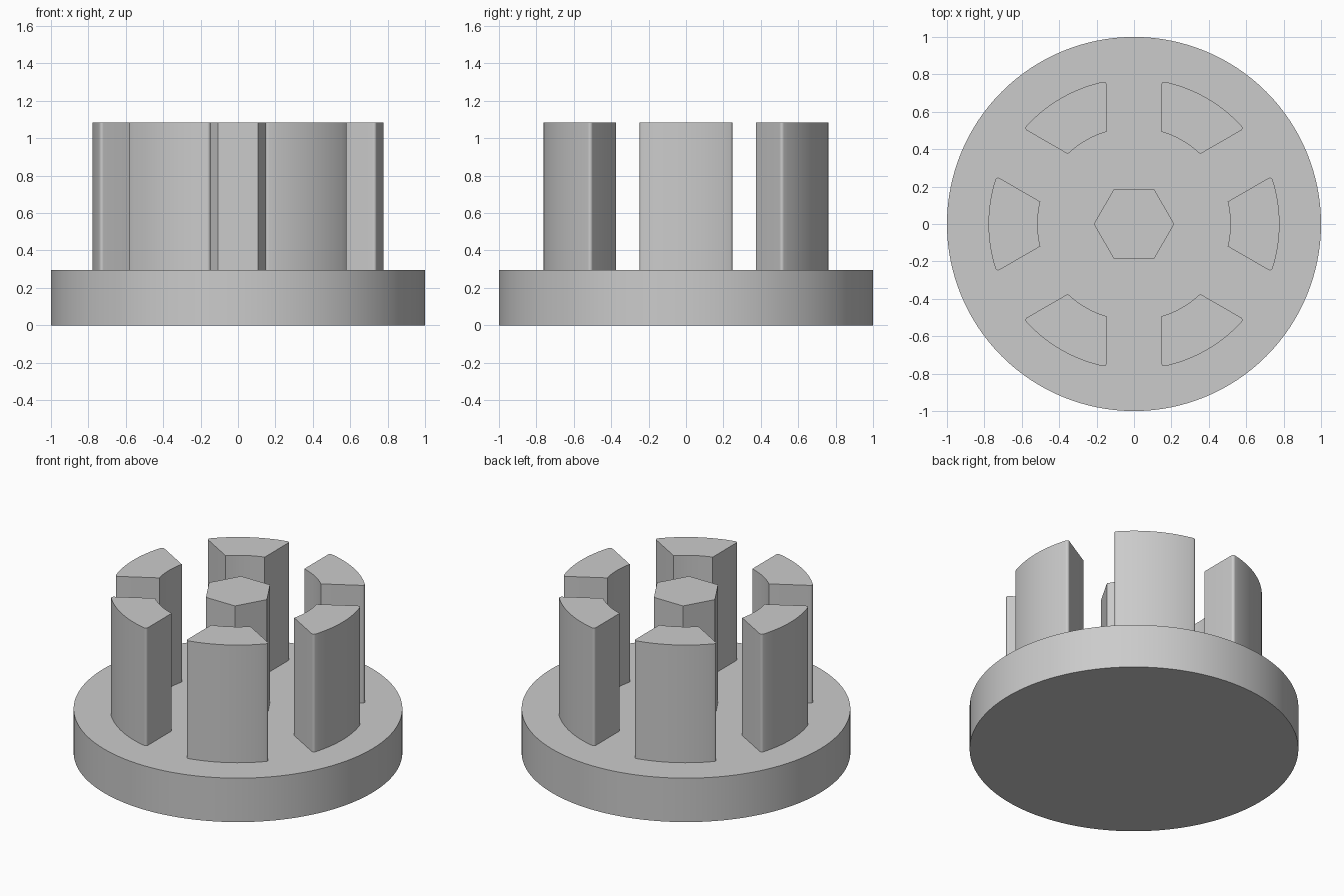
import bpy
import bmesh
from math import radians, cos, sin, sqrt, pi
from mathutils import Vector, Matrix

cube = bpy.data.objects.get("Cube")
if cube:
    bpy.data.objects.remove(cube, do_unlink=True)

BASE_TOP, TOP = 0.295, 1.085
OUTER, INNER = 0.778, 0.515    # radii of the ring the blocks are cut from
HALF_SLOT, FILLET = 0.147, 0.015

grey = bpy.data.materials.new("plain grey")
grey.use_nodes = True
colour = (0.6, 0.6, 0.6, 1)
grey.diffuse_color = colour
grey.node_tree.nodes["Principled BSDF"].inputs["Base Color"].default_value = colour


def arc(centre, radius, start, end, steps):
    """Points along an arc, both ends included."""
    angles = [start + (end - start) * i / steps for i in range(steps + 1)]
    return [centre + radius * Vector((cos(a), sin(a))) for a in angles]


def extrude(name, outline, bottom, top, turn=0):
    """Raise a counter-clockwise outline into a solid."""
    bm = bmesh.new()
    face = bm.faces.new([bm.verts.new((p.x, p.y, bottom)) for p in outline])
    grown = bmesh.ops.extrude_face_region(bm, geom=[face], use_keep_orig=True)
    raised = [g for g in grown["geom"] if isinstance(g, bmesh.types.BMVert)]
    bmesh.ops.translate(bm, verts=raised, vec=(0, 0, top - bottom))
    bmesh.ops.rotate(bm, verts=bm.verts, matrix=Matrix.Rotation(turn, 3, "Z"))
    bmesh.ops.recalc_face_normals(bm, faces=bm.faces)
    mesh = bpy.data.meshes.new(name)
    bm.to_mesh(mesh)
    bm.free()
    mesh.materials.append(grey)
    obj = bpy.data.objects.new(name, mesh)
    bpy.context.collection.objects.link(obj)
    bpy.ops.object.select_all(action="DESELECT")
    obj.select_set(True)
    bpy.context.view_layer.objects.active = obj
    bpy.ops.object.shade_smooth_by_angle(angle=radians(30))
    return obj


def beside_slot(radius, offset):
    """Point at a radius, a given distance from the slot's centre line."""
    along = sqrt(radius ** 2 - offset ** 2)
    a = pi / 6
    return along * Vector((cos(a), sin(a))) + offset * Vector((sin(a), -cos(a)))


def block_outline():
    """Ring segment between two straight slots, with rounded outer corners."""
    origin = Vector((0, 0))
    inner = beside_slot(INNER, HALF_SLOT)
    centre = beside_slot(OUTER - FILLET, HALF_SLOT + FILLET)
    inner_angle = Vector((1, 0)).angle(inner)
    corner_angle = Vector((1, 0)).angle(centre)
    corner = arc(centre, FILLET, corner_angle, radians(120), 6)
    mirrored = [Vector((p.x, -p.y)) for p in reversed(corner)]
    outside = arc(origin, OUTER, -corner_angle, corner_angle, 16)
    inside = arc(origin, INNER, inner_angle, -inner_angle, 8)
    return mirrored + outside[1:-1] + corner + inside


# Round base plate
disc = arc(Vector((0, 0)), 1, 0, 2 * pi, 128)[:-1]
extrude("base_plate", disc, 0, BASE_TOP)

# Hexagonal centre post
hexagon = arc(Vector((0, 0)), 0.215, 0, 2 * pi, 6)[:-1]
extrude("centre_post", hexagon, BASE_TOP - 0.01, TOP)

# Six blocks standing in a ring
for i in range(6):
    extrude(f"ring_block_{i + 1}", block_outline(), BASE_TOP - 0.01, TOP, i * pi / 3)
